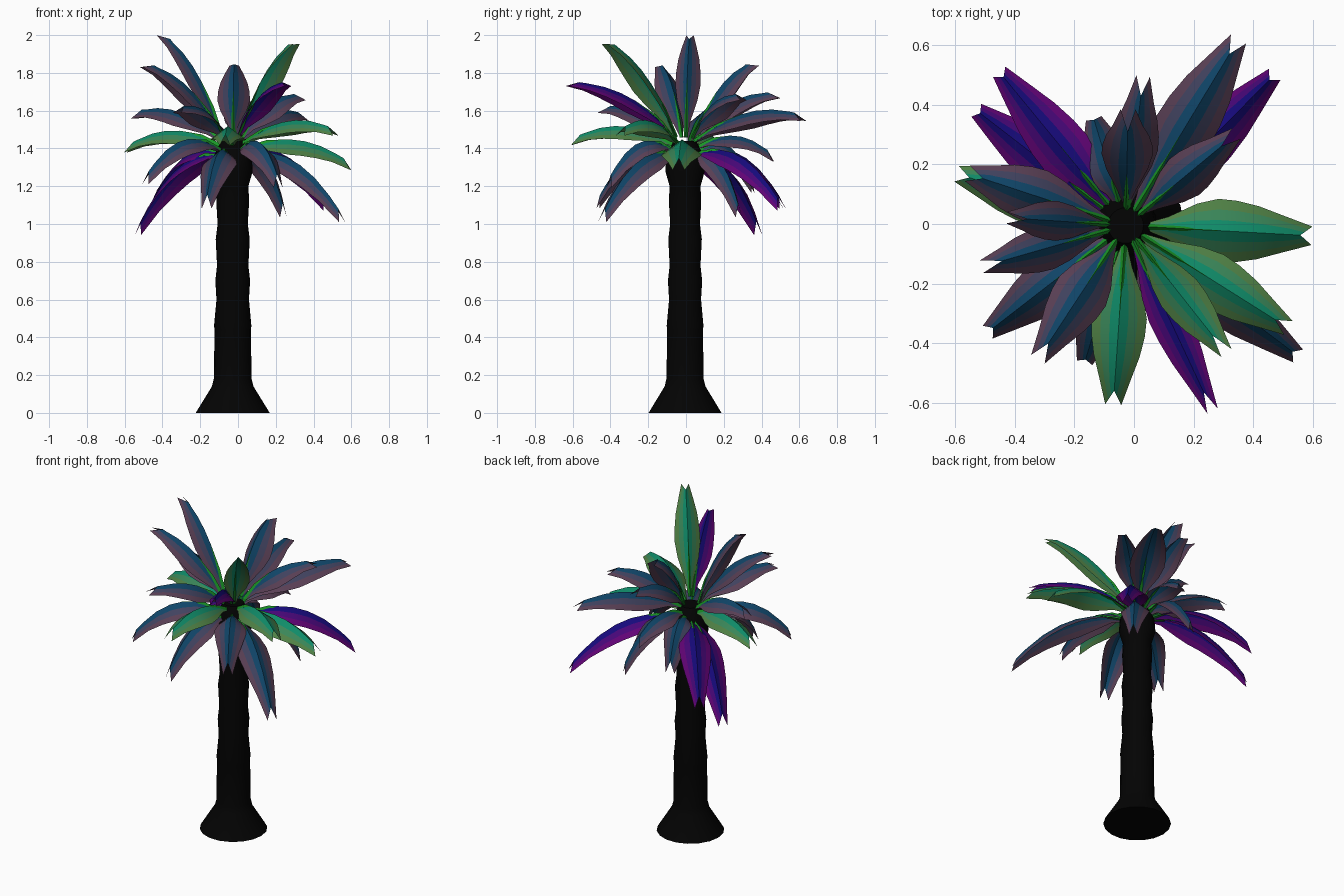
import bpy, bmesh, math
from mathutils import Vector

if "Cube" in bpy.data.objects:
    bpy.data.objects.remove(bpy.data.objects["Cube"])

CX, CY = -0.028, -0.005


def material(name, rgb):
    m = bpy.data.materials.new(name)
    m.diffuse_color = (*rgb, 1)
    m.use_nodes = True
    m.node_tree.nodes["Principled BSDF"].inputs["Base Color"].default_value = m.diffuse_color
    return m


def finish(bm, name, mats, angle=35):
    me = bpy.data.meshes.new(name)
    bm.normal_update()
    bm.to_mesh(me)
    bm.free()
    ob = bpy.data.objects.new(name, me)
    bpy.context.collection.objects.link(ob)
    for m in mats:
        me.materials.append(m)
    bpy.ops.object.select_all(action='DESELECT')
    bpy.context.view_layer.objects.active = ob
    ob.select_set(True)
    bpy.ops.object.shade_smooth_by_angle(angle=math.radians(angle))
    return ob


def palette(name, rib, edge):
    mid = [(a + b) / 2 for a, b in zip(rib, edge)]
    return [material(name + part, c) for part, c in (("_rib", rib), ("_mid", mid), ("_edge", edge))]


bark = material("bark", (0.001, 0.001, 0.001))
stem_mat = material("stem_green", (0.01, 0.3, 0.02))
palettes = {
    "b": palette("blue", (0.005, 0.06, 0.14), (0.1, 0.05, 0.09)),
    "g": palette("green", (0.005, 0.26, 0.14), (0.08, 0.22, 0.06)),
    "p": palette("violet", (0.008, 0.003, 0.2), (0.12, 0.001, 0.18)),
}

# Trunk: flared foot, gentle bulges, swollen crown
SIDES = 18
profile = [(0, .196), (.14, .11), (.18, .1), (.44, .096), (.46, .099), (.6, .086), (.7, .092),
           (.78, .083), (.92, .09), (1.0, .08), (1.12, .087), (1.2, .083), (1.28, .106),
           (1.36, .1), (1.44, .06)]
bm = bmesh.new()
rings = []
for z, r in profile:
    rings.append([bm.verts.new((CX + r * math.cos(2 * math.pi * i / SIDES),
                                CY + r * math.sin(2 * math.pi * i / SIDES), z))
                  for i in range(SIDES)])
for a, b in zip(rings, rings[1:]):
    for i in range(SIDES):
        j = (i + 1) % SIDES
        bm.faces.new((a[i], a[j], b[j], b[i]))
bm.faces.new(rings[0][::-1])
bm.faces.new(rings[-1])
finish(bm, "trunk", [bark])

# Fronds: tip position, palette, width factor
fronds = [
    (-.41, .02, 2.01, "b", .85), (-.50, -.14, 1.85, "b", .95), (-.02, .37, 1.86, "b", 1.1),
    (.30, -.42, 1.97, "g", .95), (.26, -.62, 1.75, "p", .85), (.34, .30, 1.68, "b", 1),
    (.35, .62, 1.57, "b", 1.1), (.52, -.35, 1.49, "g", 1), (-.56, .17, 1.58, "b", 1),
    (-.60, .17, 1.40, "g", 1), (.605, -.04, 1.31, "g", 1.15), (-.07, -.61, 1.44, "g", 1),
    (-.32, -.45, 1.61, "b", 1), (-.50, -.37, 1.23, "b", 1), (-.17, -.48, 1.10, "b", 1),
    (.56, -.45, 1.03, "b", 1), (.22, -.42, 1.21, "b", 1), (-.54, .39, .96, "p", 1),
    (-.46, .52, 1.10, "p", 1), (.48, .51, 1.09, "p", 1), (.03, .49, 1.69, "b", 1),
    (-.14, .37, 1.18, "b", 1), (.03, .47, 1.35, "b", .9), (.25, .29, 1.05, "b", .9),
]
WIDTHS = [(0, .010), (.12, .036), (.28, .084), (.42, .103), (.55, .100), (.7, .086), (.85, .06), (1, .030)]


def frond(index, tx, ty, tz, kind, wide):
    tip = Vector((tx, ty, tz))
    out = Vector((tx - CX, ty - CY, 0)).normalized()
    start = Vector((CX, CY, 1.36 + .1 * max(0, min(1, (tz - 1.1) / .6)))) + out * .06
    # Low fronds arch over strongly, high ones bow gently
    lift, push = (.27, .03) if tz < 1.25 else (.18, .02) if tz < 1.6 else (.15, -.05)
    spread, drop = (.76, .76) if tz > 1.65 else (.9, .68)
    ctrl = (start + tip) / 2 + Vector((0, 0, lift)) + out * push
    side = Vector((-out.y, out.x, 0))

    def curve(t):
        p = start * (1 - t) ** 2 + ctrl * 2 * t * (1 - t) + tip * t * t
        tan = ((ctrl - start) * (1 - t) + (tip - ctrl) * t).normalized()
        return p, tan, tan.cross(side)

    # Folded blade with a forked tip
    bm = bmesh.new()
    rows = []
    for t, w in WIDTHS:
        p, tan, n = curve(t)
        w *= wide
        row = []
        for k in range(-3, 4):
            s = k / 3
            q = p + side * (s * w * spread) - n * (abs(s) * w * drop)
            if t == 1:
                q -= tan * (.07 * (1 - abs(s)) - .01)
            row.append(bm.verts.new(q))
        rows.append(row)
    for a, b in zip(rows, rows[1:]):
        for i in range(6):
            f = bm.faces.new((a[i], b[i], b[i + 1], a[i + 1]))
            f.material_index = (2, 1, 0, 0, 1, 2)[i]
    bmesh.ops.recalc_face_normals(bm, faces=bm.faces)

    # Tapered three-sided stem on the base of the rib
    stem = []
    for t, r in ((0, .012), (.2, .009), (.42, .001)):
        p, tan, n = curve(t)
        stem.append([bm.verts.new(p + side * (r * math.cos(a)) + n * (r * math.sin(a)))
                     for a in (math.radians(90 + 120 * k) for k in range(3))])
    for a, b in zip(stem, stem[1:]):
        for i in range(3):
            j = (i + 1) % 3
            f = bm.faces.new((a[i], a[j], b[j], b[i]))
            f.material_index = 3
    finish(bm, "frond_%02d" % index, palettes[kind] + [stem_mat])


for i, data in enumerate(fronds):
    frond(i + 1, *data)
